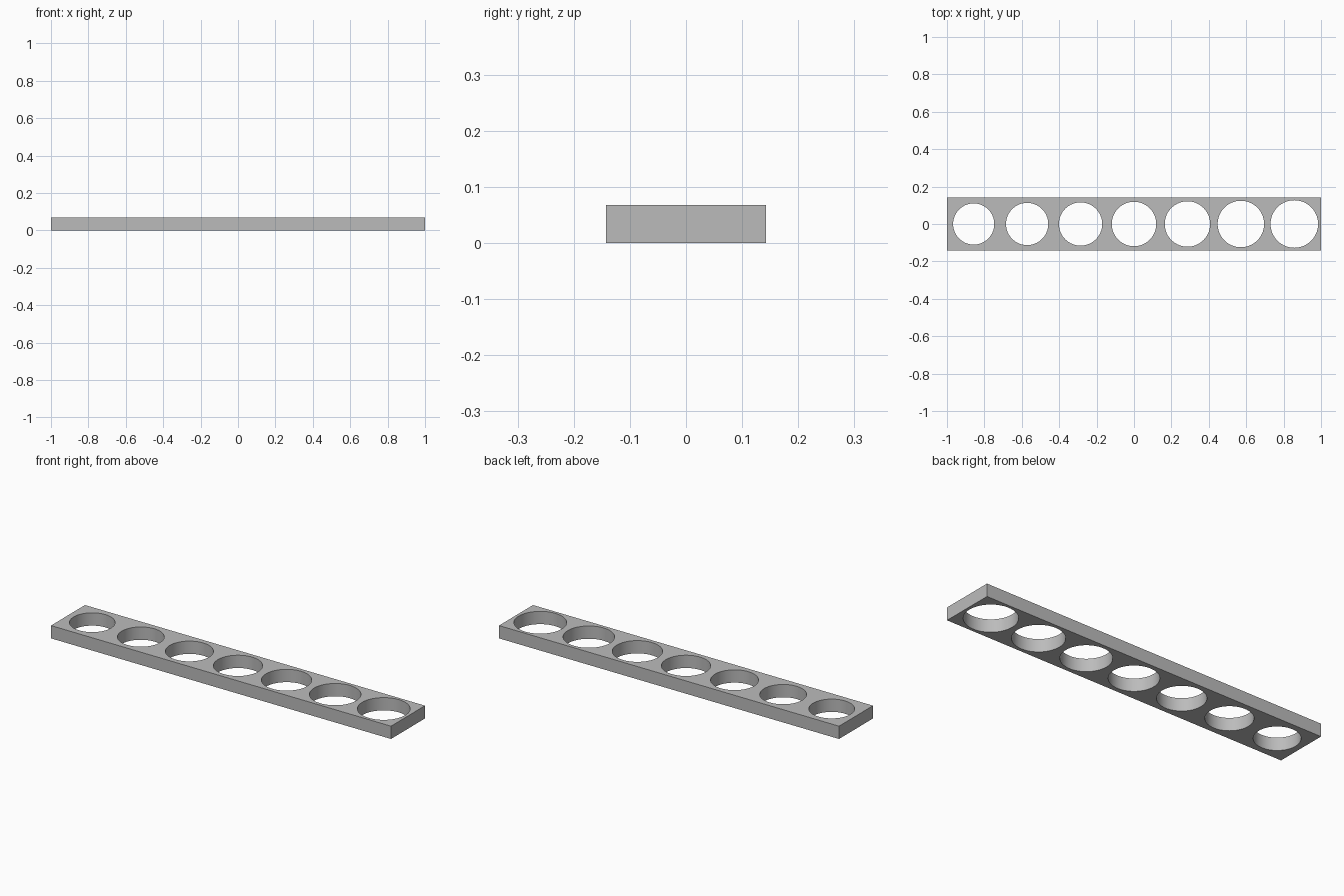
import bpy, bmesh, math
from mathutils import Matrix

cube = bpy.data.objects.get("Cube")
if cube:
    bpy.data.objects.remove(cube, do_unlink=True)

HOLES = 7
LENGTH = 2.0
PITCH = LENGTH / HOLES          # hole spacing, also the bar width
HEIGHT = 0.068
R_MIN, R_MAX = 0.11, 0.127      # hole radius grows from -x to +x

grey = bpy.data.materials.new("grey")
grey.use_nodes = True
colour = (0.5, 0.5, 0.5, 1)
grey.diffuse_color = colour
grey.node_tree.nodes["Principled BSDF"].inputs["Base Color"].default_value = colour


def add_object(name, bm):
    mesh = bpy.data.meshes.new(name)
    bm.to_mesh(mesh)
    bm.free()
    mesh.materials.append(grey)
    obj = bpy.data.objects.new(name, mesh)
    bpy.context.collection.objects.link(obj)
    return obj


# Rectangular bar
bm = bmesh.new()
bmesh.ops.create_cube(bm, size=1, matrix=Matrix.Translation((0, 0, HEIGHT / 2))
                      @ Matrix.Diagonal((LENGTH, PITCH, HEIGHT, 1)))
bar = add_object("gauge_bar", bm)

# Row of round cutters
bm = bmesh.new()
for i in range(HOLES):
    radius = R_MIN + (R_MAX - R_MIN) * i / (HOLES - 1)
    x = (i - (HOLES - 1) / 2) * PITCH
    bmesh.ops.create_cone(bm, cap_ends=True, segments=96, radius1=radius, radius2=radius,
                          depth=HEIGHT * 3, matrix=Matrix.Translation((x, 0, HEIGHT / 2)))
cutter = add_object("hole_cutters", bm)
cutter.hide_render = True

# Cut the holes through the bar
cut = bar.modifiers.new("holes", 'BOOLEAN')
cut.operation = 'DIFFERENCE'
cut.solver = 'EXACT'
cut.object = cutter
bpy.ops.object.select_all(action='DESELECT')
bpy.context.view_layer.objects.active = bar
bar.select_set(True)
bpy.ops.object.modifier_apply(modifier=cut.name)
bpy.data.objects.remove(cutter, do_unlink=True)

# Smooth hole walls, sharp rims
bpy.ops.object.shade_smooth_by_angle(angle=math.radians(30))
